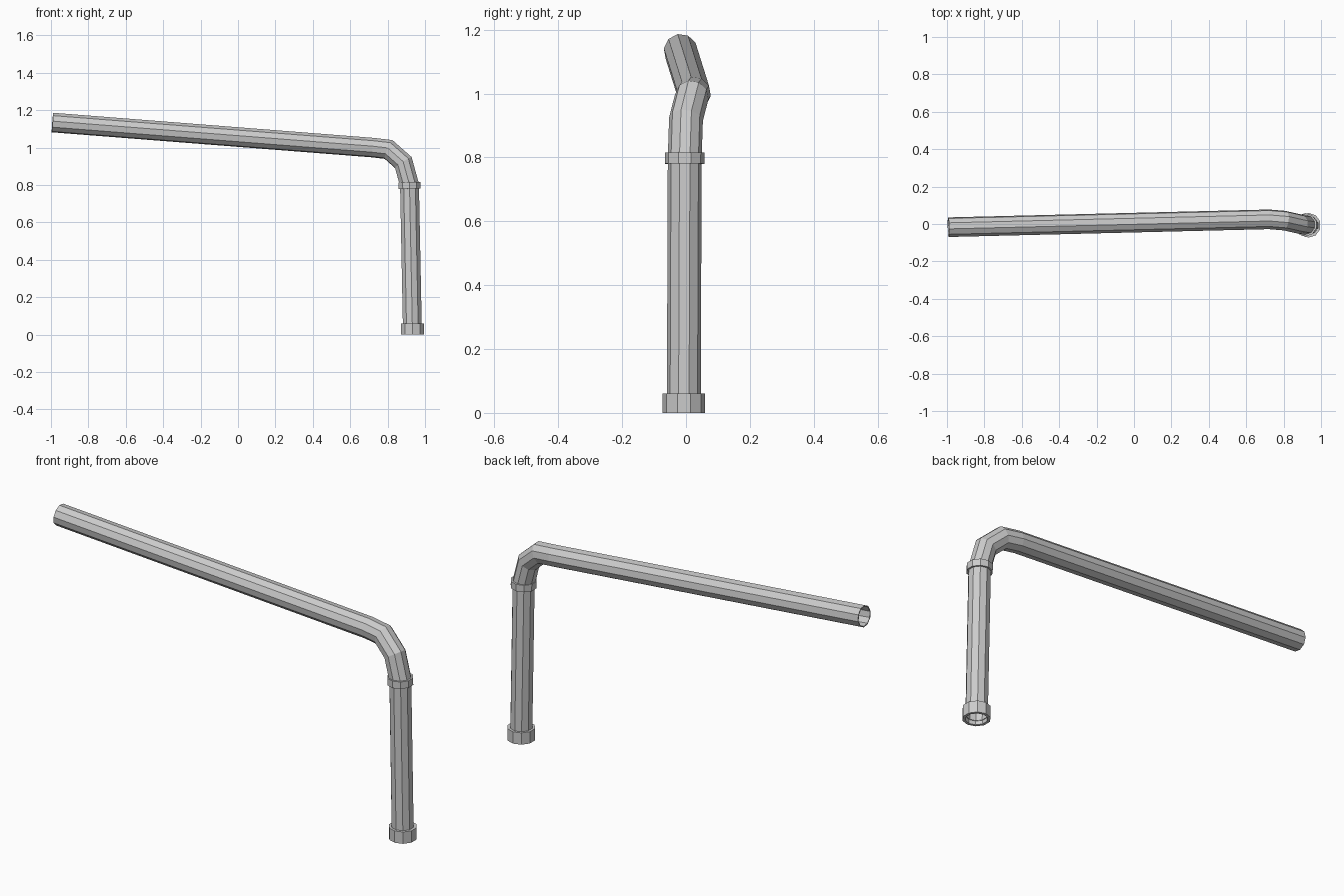
import bpy, math
from mathutils import Vector

cube = bpy.data.objects.get("Cube")
if cube:
    bpy.data.objects.remove(cube)

SIDES = 10

metal = bpy.data.materials.new("light_grey_metal")
metal.use_nodes = True
metal.diffuse_color = (0.6, 0.6, 0.6, 1)
metal.node_tree.nodes["Principled BSDF"].inputs["Base Color"].default_value = (0.6, 0.6, 0.6, 1)


def tube(name, path, radius, wall):
    """Open hollow tube along a path, with mitred joints."""
    pts = [Vector(p) for p in path]
    dirs = [(b - a).normalized() for a, b in zip(pts, pts[1:])]
    # first ring, square to the first segment
    side = Vector((0, 1, 0)).cross(dirs[0]).normalized()
    other = dirs[0].cross(side)
    ring = []
    for i in range(SIDES):
        a = math.tau * (i + 0.5) / SIDES
        ring.append(pts[0] + radius * (side * math.cos(a) + other * math.sin(a)))
    verts = list(ring)
    # slide the ring along each segment onto the next mitre plane
    for k, d in enumerate(dirs):
        nxt = dirs[min(k + 1, len(dirs) - 1)]
        normal = (d + nxt).normalized()
        ring = [v + d * ((pts[k + 1] - v).dot(normal) / d.dot(normal)) for v in ring]
        verts += ring
    faces = []
    for k in range(len(dirs)):
        for i in range(SIDES):
            j = (i + 1) % SIDES
            a, b = k * SIDES, (k + 1) * SIDES
            faces.append((a + i, a + j, b + j, b + i))
    mesh = bpy.data.meshes.new(name)
    mesh.from_pydata(verts, [], faces)
    mesh.materials.append(metal)
    obj = bpy.data.objects.new(name, mesh)
    bpy.context.collection.objects.link(obj)
    shell = obj.modifiers.new("wall", "SOLIDIFY")
    shell.thickness = wall
    shell.offset = -1
    return obj


foot = Vector((0.933, -0.007, 0))
neck = Vector((0.917, -0.004, 0.8))


def on_post(z):
    return foot.lerp(neck, z / neck.z)


# upright post, elbow and long arm in one run
tube("bent_pipe",
     [on_post(0.02), neck, (0.884, 0, 0.92), (0.805, 0.018, 0.99),
      (0.72, 0.025, 1.0), (-0.992, -0.017, 1.134)], 0.053, 0.005)

# collars around the foot and below the elbow
tube("foot_collar", [foot, foot + Vector((0, 0, 0.06))], 0.066, 0.014)
tube("upper_collar", [on_post(0.78), on_post(0.815)], 0.062, 0.01)
